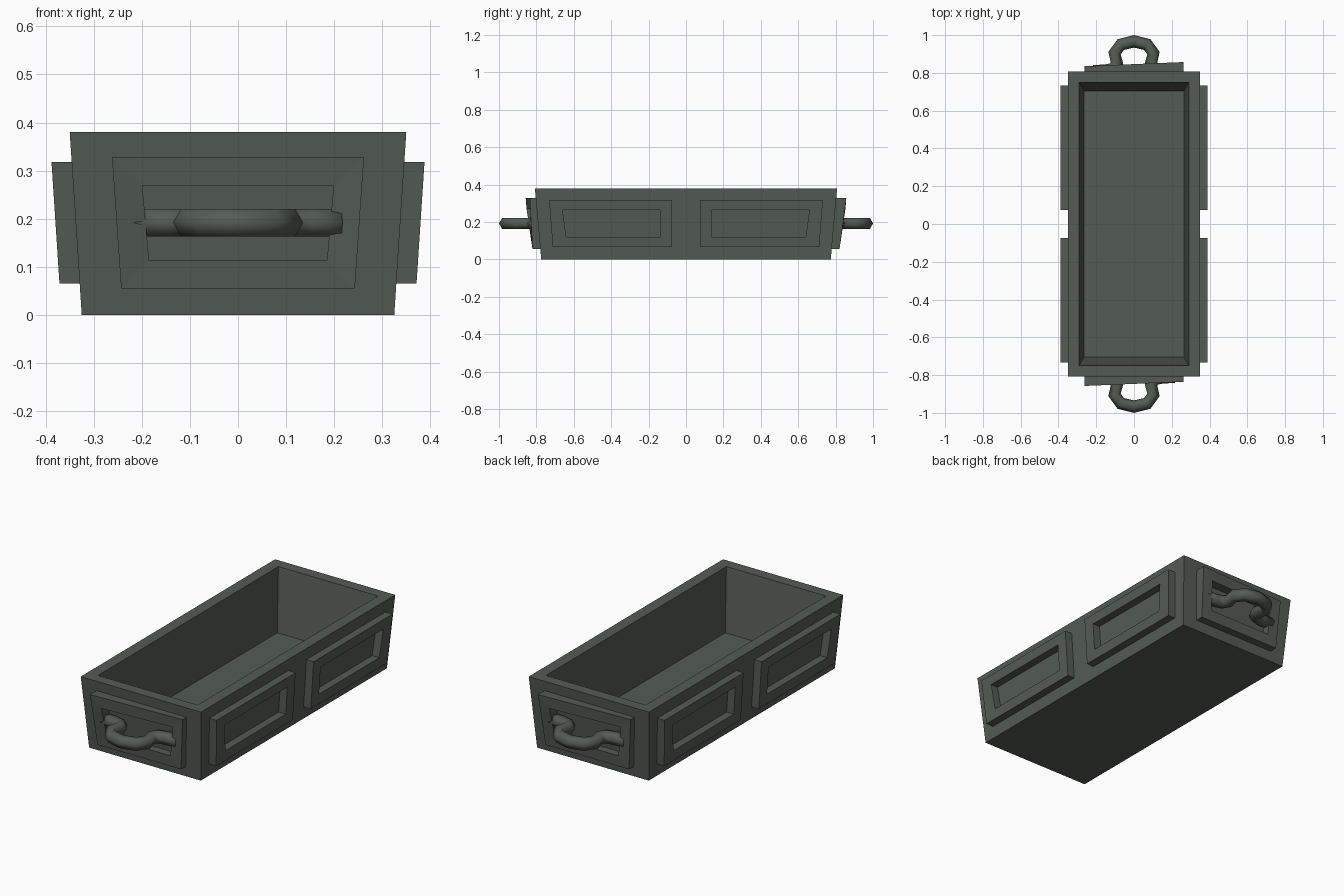
import bpy, bmesh, math
from mathutils import Vector

if "Cube" in bpy.data.objects:
    bpy.data.objects.remove(bpy.data.objects["Cube"])

mat = bpy.data.materials.new("dark grey green metal")
mat.diffuse_color = (0.088, 0.106, 0.088, 1)
mat.use_nodes = True
mat.node_tree.nodes["Principled BSDF"].inputs["Base Color"].default_value = mat.diffuse_color

H = 0.38
def wall_x(z): return 0.325 + 0.025 * z / H
def wall_y(z): return 0.774 + 0.034 * z / H


def make(name, verts, faces, smooth=False):
    me = bpy.data.meshes.new(name)
    bm = bmesh.new()
    vs = [bm.verts.new(v) for v in verts]
    for f in faces:
        bm.faces.new([vs[i] for i in f])
    bmesh.ops.recalc_face_normals(bm, faces=bm.faces)
    for f in bm.faces:
        f.smooth = smooth
    bm.to_mesh(me)
    bm.free()
    me.materials.append(mat)
    ob = bpy.data.objects.new(name, me)
    bpy.context.collection.objects.link(ob)
    return ob


def rect(x, y, z):
    return [(-x, -y, z), (x, -y, z), (x, y, z), (-x, y, z)]


def bridge(a, b):
    return [(a + i, a + (i + 1) % 4, b + (i + 1) % 4, b + i) for i in range(4)]


# hollow tapered trough
make("trough_body",
     rect(0.325, 0.774, 0) + rect(0.35, 0.808, H) + rect(0.29, 0.75, H) + rect(0.265, 0.705, 0.055),
     [(0, 1, 2, 3), (12, 13, 14, 15)] + bridge(0, 4) + bridge(4, 8) + bridge(8, 12))


def frame(name, outer, inner, heights, place):
    # raised border: place(along, z, height) maps to 3D
    verts = [place(a, z, -0.006) for a, z in outer]
    verts += [place(a, z, h) for (a, z), h in zip(outer, heights)]
    verts += [place(a, z, h) for (a, z), h in zip(inner, heights)]
    verts += [place(a, z, -0.006) for a, z in inner]
    make(name, verts, bridge(0, 4) + bridge(4, 8) + bridge(8, 12) + bridge(12, 0))


# two raised frames on each long side
for sx in (-1, 1):
    for sy in (-1, 1):
        frame("side_frame",
              [(0.075, 0.065), (0.712, 0.065), (0.732, 0.318), (0.075, 0.318)],
              [(0.138, 0.12), (0.64, 0.12), (0.66, 0.265), (0.138, 0.265)],
              [0.042] * 4,
              lambda a, z, h: (sx * (wall_x(z) + h), sy * a, z))

# hexagonal handle path, half of it, mirrored about the centre
half = [(0.215, 0.808), (0.15, 0.812), (0.108, 0.822), (0.09, 0.85),
        (0.103, 0.905), (0.07, 0.95), (0.0, 0.967)]
path = [Vector((-x, y)) for x, y in half] + [Vector(p) for p in half[-2::-1]]
R, N = 0.033, 6


def handle(s):
    verts, faces = [], []
    for i, p in enumerate(path):
        t = (path[min(i + 1, len(path) - 1)] - path[max(i - 1, 0)]).normalized()
        n = Vector((-t.y, t.x))
        for k in range(N):
            a = 2 * math.pi * k / N
            q = p + n * R * math.cos(a)
            verts.append((s * q.x, s * q.y, 0.192 + R * math.sin(a)))
    for i in range(len(path) - 1):
        for k in range(N):
            j = (k + 1) % N
            faces.append((i * N + k, i * N + j, (i + 1) * N + j, (i + 1) * N + k))
    faces += [tuple(range(N)), tuple(range(len(verts) - N, len(verts)))]
    make("end_handle", verts, faces, True)


# end frames (one upper corner stands prouder) and handles
for s in (-1, 1):
    frame("end_frame",
          [(-0.243, 0.055), (0.243, 0.055), (0.262, 0.328), (-0.262, 0.328)],
          [(-0.185, 0.113), (0.185, 0.113), (0.199, 0.269), (-0.199, 0.269)],
          [0.042, 0.042, 0.054, 0.032],
          lambda a, z, h: (s * a, s * (wall_y(z) + h), z))
    handle(s)
